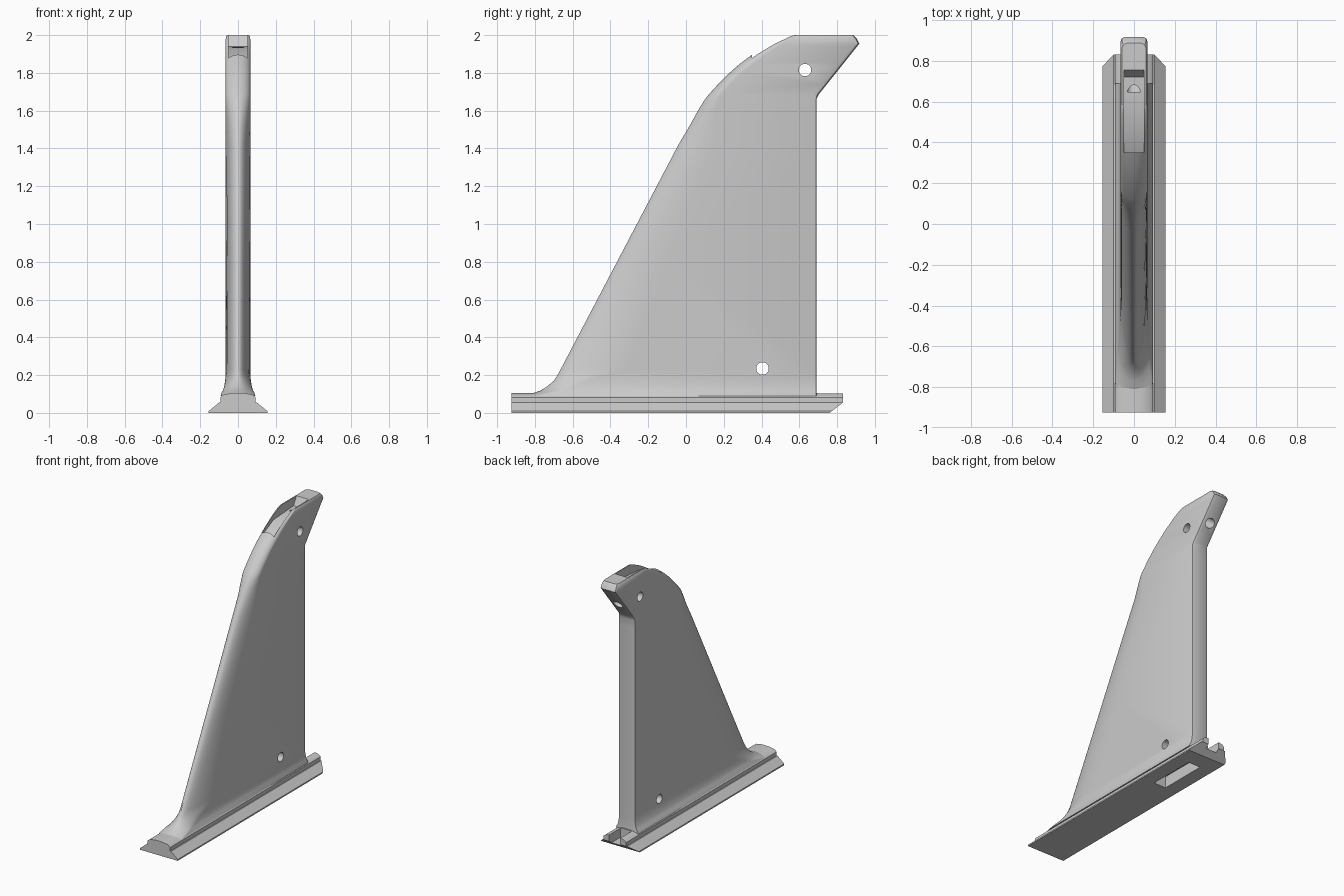
import bpy, bmesh, math
from mathutils import Vector

cube = bpy.data.objects.get("Cube")
if cube:
    bpy.data.objects.remove(cube, do_unlink=True)

grey = bpy.data.materials.new("light_grey")
grey.use_nodes = True
colour = (0.6, 0.6, 0.6, 1)
grey.diffuse_color = colour
grey.node_tree.nodes["Principled BSDF"].inputs["Base Color"].default_value = colour


def loft(name, rings):
    """Skin a stack of equal-length closed rings and cap both ends."""
    bm = bmesh.new()
    loops = [[bm.verts.new(p) for p in ring] for ring in rings]
    n = len(loops[0])
    for a, b in zip(loops, loops[1:]):
        for i in range(n):
            j = (i + 1) % n
            bm.faces.new((a[i], a[j], b[j], b[i]))
    bm.faces.new(loops[0])
    bm.faces.new(loops[-1])
    bmesh.ops.recalc_face_normals(bm, faces=bm.faces[:])
    mesh = bpy.data.meshes.new(name)
    bm.to_mesh(mesh)
    bm.free()
    mesh.materials.append(grey)
    obj = bpy.data.objects.new(name, mesh)
    bpy.context.collection.objects.link(obj)
    return obj


def side_prism(name, outline, half):
    return loft(name, [[(x, y, z) for y, z in outline] for x in (-half, half)])


def box(name, half, y0, y1, z0, z1):
    return side_prism(name, [(y0, z0), (y1, z0), (y1, z1), (y0, z1)], half)


def rod(name, start, end, radius, sides=28):
    start, end = Vector(start), Vector(end)
    axis = (end - start).normalized()
    u = axis.orthogonal().normalized()
    v = axis.cross(u)
    angles = [math.tau * i / sides for i in range(sides)]
    return loft(name, [[c + radius * (u * math.cos(a) + v * math.sin(a)) for a in angles]
                       for c in (start, end)])


def cut(targets, cutter):
    cutter.hide_render = True
    for target in targets:
        mod = target.modifiers.new("cut", 'BOOLEAN')
        mod.operation = 'DIFFERENCE'
        mod.solver = 'EXACT'
        mod.object = cutter
        bpy.context.view_layer.objects.active = target
        bpy.ops.object.modifier_apply(modifier=mod.name)
    bpy.data.objects.remove(cutter, do_unlink=True)


def mirrored(half):
    return half + [(-x, z) for x, z in reversed(half)]


# Base: dovetail foot with a raked tail, and the rail above it
FRONT = -0.925
foot_profile = mirrored([(0.155, 0), (0.155, 0.01), (0.1, 0.055)])
foot = loft("foot", [[(x, FRONT, z) for x, z in foot_profile],
                     [(x, 0.76 + 1.3 * z, z) for x, z in foot_profile]])
rail_profile = mirrored([(0.093, 0.055), (0.093, 0.082), (0.075, 0.097), (0.03, 0.105)])
rail = loft("rail", [[(x, y, z) for x, z in rail_profile] for y in (FRONT, 0.832)])

# Fin stations: height, leading edge y, nose length, half width
stations = [
    (0.09, -0.84, 0.06, 0.092), (0.105, -0.81, 0.1, 0.088),
    (0.118, -0.77, 0.12, 0.08), (0.14, -0.735, 0.14, 0.073),
    (0.17, -0.7, 0.18, 0.068), (0.2, -0.68, 0.26, 0.066),
    (0.23, -0.664, 0.36, 0.066), (0.8, -0.365, 0.28, 0.066),
    (1.42, -0.04, 0.2, 0.066), (1.53, 0.025, 0.15, 0.066),
    (1.6, 0.063, 0.1, 0.066), (1.66, 0.1, 0.07, 0.066),
    (1.685, 0.12, 0.065, 0.066), (1.74, 0.17, 0.065, 0.066),
    (1.8, 0.23, 0.065, 0.066), (1.85, 0.288, 0.07, 0.066),
    (1.9, 0.355, 0.07, 0.066), (1.94, 0.425, 0.06, 0.066),
    (1.955, 0.455, 0.05, 0.066), (1.98, 0.51, 0.04, 0.065),
    (1.993, 0.54, 0.03, 0.062), (2.0, 0.56, 0.03, 0.058),
]


def trailing(z):
    """Vertical trailing edge, overhanging head, rounded tip."""
    if z < 1.67:
        return 0.69
    return min(0.69 + (z - 1.67) * 0.8, 0.923, 0.923 - (z - 1.96) * 0.9)


def fin_ring(z, lead, nose, width):
    back = trailing(z)
    bevel = 0.022 if z > 1.67 else 0.006
    half = []
    for i in range(1, 13):
        a = math.pi / 2 * i / 12
        half.append((width * math.sin(a), lead + nose * (1 - math.cos(a))))
    half += [(width, back - bevel), (width - bevel * 0.3, back - bevel * 0.3),
             (width - bevel, back)]
    outline = [(0, lead)] + half + [(-x, y) for x, y in reversed(half)]
    return [(x, y, z) for x, y in outline]


fin = loft("fin", [fin_ring(*s) for s in stations])

# Cross holes through the fin
for y, z in ((0.63, 1.815), (0.405, 0.235)):
    cut([fin], rod("cross_hole", (-0.3, y, z), (0.3, y, z), 0.033))

# Cord channel in the crown, and its exit under the head
channel = [(0.35, 1.86), (0.485, 1.925), (0.72, 1.94), (0.76, 2.01), (0.76, 2.1), (0.35, 2.1)]
cut([fin], side_prism("channel", channel, 0.05))
cut([fin], rod("cord_hole", (0, 0.9, 1.72), (0, 0.64, 1.926), 0.035))

# Pocket under the foot and notch in the tail
cut([foot, rail], box("pocket", 0.05, 0.27, 0.63, -0.1, 0.085))
cut([foot, rail], box("tail_notch", 0.045, 0.7, 1.0, 0.035, 0.3))

# Smooth shading with crisp edges
for obj in (foot, rail, fin):
    bpy.ops.object.select_all(action='DESELECT')
    obj.select_set(True)
    bpy.context.view_layer.objects.active = obj
    bpy.ops.object.shade_smooth_by_angle(angle=math.radians(30))
